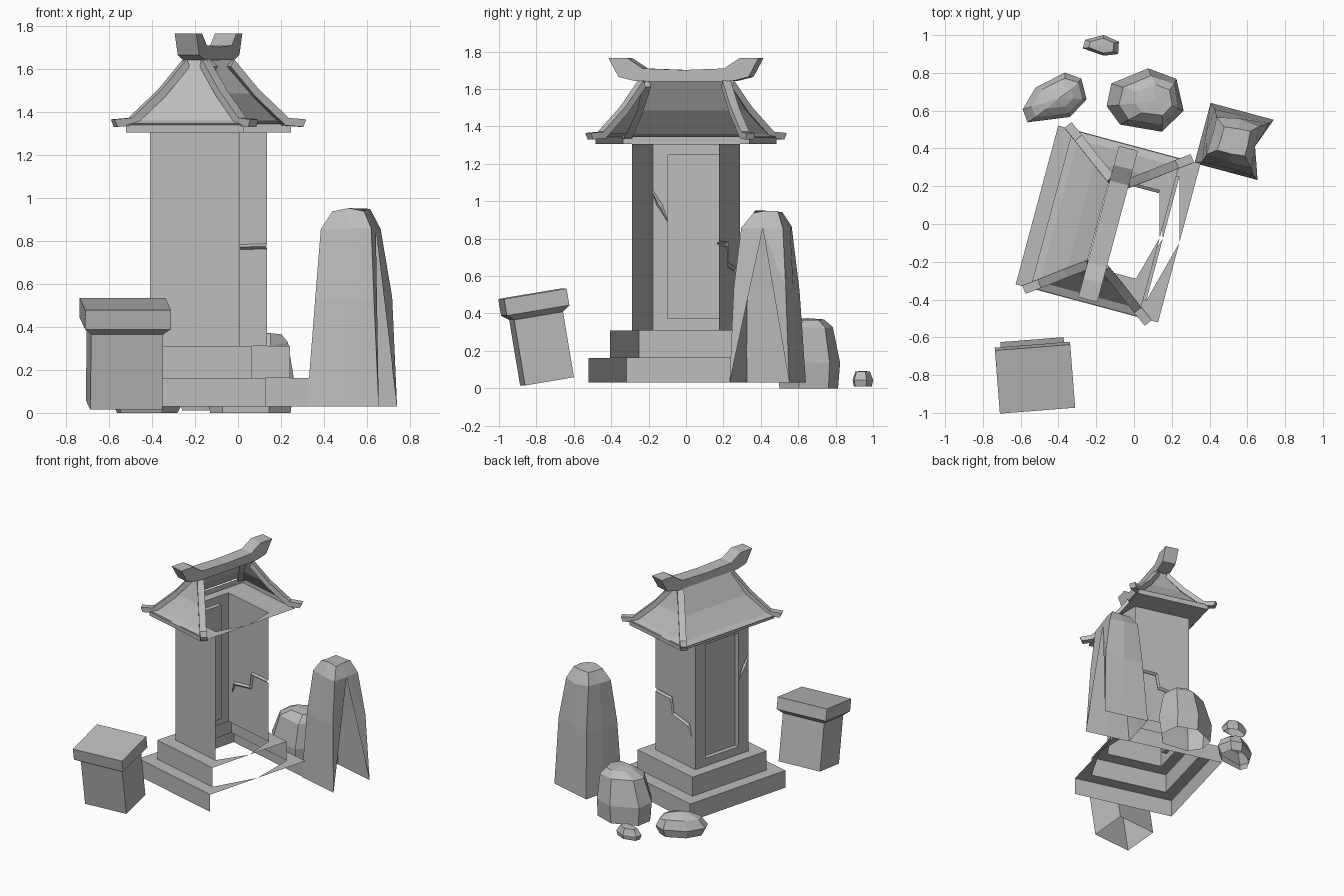
import bpy, math, random
from mathutils import Vector

random.seed(4)
if "Cube" in bpy.data.objects:
    bpy.data.objects.remove(bpy.data.objects["Cube"], do_unlink=True)

stone = bpy.data.materials.new("grey_stone")
stone.use_nodes = True
GREY = (0.5, 0.5, 0.5, 1)
stone.diffuse_color = GREY
stone.node_tree.nodes["Principled BSDF"].inputs["Base Color"].default_value = GREY

SHRINE = ((-0.137, 0, 0), (0, 0, math.radians(-15)))
WORLD = ((0, 0, 0), (0, 0, 0))


def make(name, verts, faces, frame=SHRINE):
    mesh = bpy.data.meshes.new(name)
    mesh.from_pydata([tuple(v) for v in verts], [], faces)
    mesh.materials.append(stone)
    mesh.update()
    ob = bpy.data.objects.new(name, mesh)
    bpy.context.collection.objects.link(ob)
    ob.location, ob.rotation_euler = frame
    return ob


def rect(a, b, z):
    return [(-a, -b, z), (a, -b, z), (a, b, z), (-a, b, z)]


def loft(rings, skip=(), bottom=False, top=False):
    """Join rings of equal length by quads, leaving out the skipped sides."""
    n = len(rings[0])
    verts = [v for r in rings for v in r]
    faces = []
    for k in range(len(rings) - 1):
        for i in range(n):
            if i not in skip:
                j = (i + 1) % n
                faces.append((k * n + i, k * n + j, (k + 1) * n + j, (k + 1) * n + i))
    if bottom:
        faces.append(tuple(reversed(range(n))))
    if top:
        faces.append(tuple(range(len(verts) - n, len(verts))))
    return verts, faces


def broken_loft(name, sizes):
    """Rectangular loft whose +x side is lost except for tapering ledge slivers."""
    verts, faces = loft([rect(*s) for s in sizes], skip=(1,))
    for k in range(len(sizes) - 1):
        if sizes[k][2] == sizes[k + 1][2]:
            low, high = k * 4, (k + 1) * 4
            mid = len(verts)
            verts.append((max(sizes[k][0], sizes[k + 1][0]), 0, sizes[k][2]))
            faces += [(low + 1, mid, high + 1), (low + 2, high + 2, mid)]
    return make(name, verts, faces)


# Stepped plinth and eave slab, both open on the broken side
A, B, Z0, Z1 = 0.217, 0.242, 0.31, 1.305
broken_loft("stepped_plinth", [(0.39, 0.435, 0.03), (0.39, 0.435, 0.163),
                               (0.30, 0.34, 0.163), (0.30, 0.34, Z0), (A, B, Z0)])
broken_loft("eave_slab", [(A, B, Z1), (0.283, 0.425, Z1), (0.283, 0.425, 1.345)])


# Tower walls
def cracked_wall(name, width, path, place):
    """Flat wall with a sunk groove running in from its u = 0 edge."""
    off = Vector((0.008, 0.012))
    mids = [Vector(p) for p in path]
    up, low = [m + off for m in mids[:-1]], [m - off for m in mids[:-1]]
    up[0].x = low[0].x = 0
    tip = mids[-1]
    outline = [(0, Z0), (width, Z0), (width, Z1), (0, Z1)]
    outline += [tuple(p) for p in up] + [tuple(tip)] + [tuple(p) for p in reversed(low)]
    verts = [place(u, z, 0) for u, z in outline]
    faces = [tuple(range(len(verts)))]
    for edge in (up + [tip], low + [tip]):
        for i in range(len(mids) - 1):
            s = len(verts)
            verts += [place(edge[i].x, edge[i].y, 0), place(edge[i + 1].x, edge[i + 1].y, 0),
                      place(mids[i + 1].x, mids[i + 1].y, 0 if i == len(mids) - 2 else 0.015),
                      place(mids[i].x, mids[i].y, 0.015)]
            faces.append((s, s + 1, s + 2, s + 3))
    make(name, verts, faces)


make("front_wall", [(-A, -B, Z0), (A, -B, Z0), (A, -B, Z1), (-A, -B, Z1)], [(0, 1, 2, 3)])
cracked_wall("rear_wall", 2 * A,
             [(0, 0.775), (0.17, 0.77), (0.19, 0.66), (0.36, 0.63), (0.40, 0.54)],
             lambda u, z, d: (A - u, B - d, z))
D, DZ0, DZ1, DEPTH = 0.15, 0.37, 1.25, 0.035
cracked_wall("door_side_wall", B - D,
             [(0, 1.05), (0.03, 0.99), (0.045, 0.97), (0.088, 0.88)],
             lambda u, z, d: (-A + d, -B + u, z))


def side_quad(y0, y1, z0, z1):
    return [(-A, y0, z0), (-A, y1, z0), (-A, y1, z1), (-A, y0, z1)]


for name, box in {"door_jamb": (D, B, Z0, Z1), "door_sill": (-D, D, Z0, DZ0),
                  "door_lintel": (-D, D, DZ1, Z1)}.items():
    make(name, side_quad(*box), [(3, 2, 1, 0)])
outer = side_quad(-D, D, DZ0, DZ1)
make("door_recess", *loft([outer, [(x + DEPTH, y, z) for x, y, z in outer]], top=True))

# Curved hipped roof, with one slope lost
broken_loft("roof_slopes", [(0.31, 0.432, 1.34), (0.27, 0.39, 1.36),
                            (0.15, 0.30, 1.485), (0.055, 0.235, 1.645)])

# Hip rafters: a square beam swept down each corner
hip = [(0.341, 0.451, 1.365), (0.27, 0.40, 1.372), (0.15, 0.31, 1.505), (0.05, 0.238, 1.645)]
for sx in (-1, 1):
    for sy in (-1, 1):
        side = Vector((sy * 0.6, -sx * 0.8, 0)).normalized() * 0.024
        rings = []
        for x, y, z in hip:
            c = Vector((sx * x, sy * y, z))
            drop = Vector((-sx * 0.012, -sy * 0.01, -0.035))
            rings.append([c - side, c + side, c + side + drop, c - side + drop])
        make("hip_rafter", *loft(rings, bottom=True, top=True))

# Ridge beam with upturned ends: stations of (bottom y, bottom z, top y, top z)
half = [(0.36, 1.665, 0.415, 1.765), (0.28, 1.645, 0.31, 1.765), (0.25, 1.642, 0.225, 1.71)]
stations = [(-a, b, -c, d) for a, b, c, d in half] + [(0, 1.64, 0, 1.702)] + half[::-1]
W = 0.052
make("ridge_beam", *loft([[(-W, by, bz), (W, by, bz), (W, ty, tz), (-W, ty, tz)]
                          for by, bz, ty, tz in stations], bottom=True, top=True))

# Leaning capped post, hollow underneath
make("leaning_post", *loft([rect(0.168, 0.133, 0), rect(0.168, 0.133, 0.355),
                            rect(0.20, 0.17, 0.385), rect(0.20, 0.17, 0.475)], top=True),
     frame=((-0.53, -0.743, 0.037), (math.radians(9.5), 0, math.radians(4.5))))


# Tall standing rock, its +x face torn open below
def rock_ring(scale, z, cut, jitter):
    a, b, c = 0.173 * scale, 0.165 * scale, 1 - cut
    pts = [(-a * c, -b * c), (0, -b), (a * c, -b * c), (a, 0),
           (a * c, b * c), (0, b), (-a * c, b * c), (-a, 0)]
    return [(x + random.uniform(-jitter, jitter), y + random.uniform(-jitter, jitter),
             z + random.uniform(-jitter, jitter)) for x, y in pts]


rings = [rock_ring(1, 0.03, 0, 0), rock_ring(0.87, 0.53, 0.03, 0.012),
         rock_ring(0.70, 0.86, 0.08, 0.012), rock_ring(0.45, 0.945, 0.1, 0.008)]
verts, faces = loft(rings, top=True)
torn = {2, 3}
faces = [f for f in faces if not (len(f) == 4 and f[0] < 16 and f[0] % 8 in torn)]
apex = 2 * 8 + 3
for c in (2, 4):
    faces += [(c, c + 8, apex), (c + 8, c + 16, apex)]
make("standing_rock", verts, faces, ((0.53, 0.437, 0), (0, 0, math.radians(-15))))


# Low boulders lofted from their plan outlines: layers of (scale, height, x shift)
def boulder(name, outline, layers):
    cx = sum(p[0] for p in outline) / len(outline)
    cy = sum(p[1] for p in outline) / len(outline)
    rings = []
    for s, z, dx in layers:
        rings.append([(cx + dx + (x - cx) * s * random.uniform(0.95, 1),
                       cy + (y - cy) * s * random.uniform(0.95, 1),
                       z + (random.uniform(-0.02, 0.0) if z > 0.1 else 0)) for x, y in outline])
    verts, faces = loft(rings)
    n = len(outline)
    peak = len(verts)
    verts.append((cx + layers[-1][2], cy, layers[-1][1] + 0.003))
    faces += [(peak - n + i, peak - n + (i + 1) % n, peak) for i in range(n)]
    make(name, verts, faces, WORLD)


boulder("large_boulder", [(0.075, 0.825), (-0.117, 0.746), (-0.143, 0.624), (-0.075, 0.524),
                          (0.15, 0.487), (0.26, 0.6), (0.23, 0.77)],
        [(0.97, 0, 0), (1.02, 0.15, 0), (0.8, 0.33, 0.02), (0.5, 0.372, 0.05)])
boulder("medium_boulder", [(-0.593, 0.608), (-0.566, 0.54), (-0.34, 0.566), (-0.25, 0.66),
                           (-0.275, 0.77), (-0.365, 0.80), (-0.52, 0.725)],
        [(0.85, 0, 0), (1.02, 0.06, 0), (0.8, 0.13, 0.01), (0.45, 0.16, 0.02)])
boulder("small_boulder", [(-0.27, 0.93), (-0.16, 0.89), (-0.085, 0.90), (-0.08, 0.965),
                          (-0.16, 1.0), (-0.26, 0.975)],
        [(0.9, 0.01, 0), (1.02, 0.045, 0), (0.72, 0.09, 0)])
